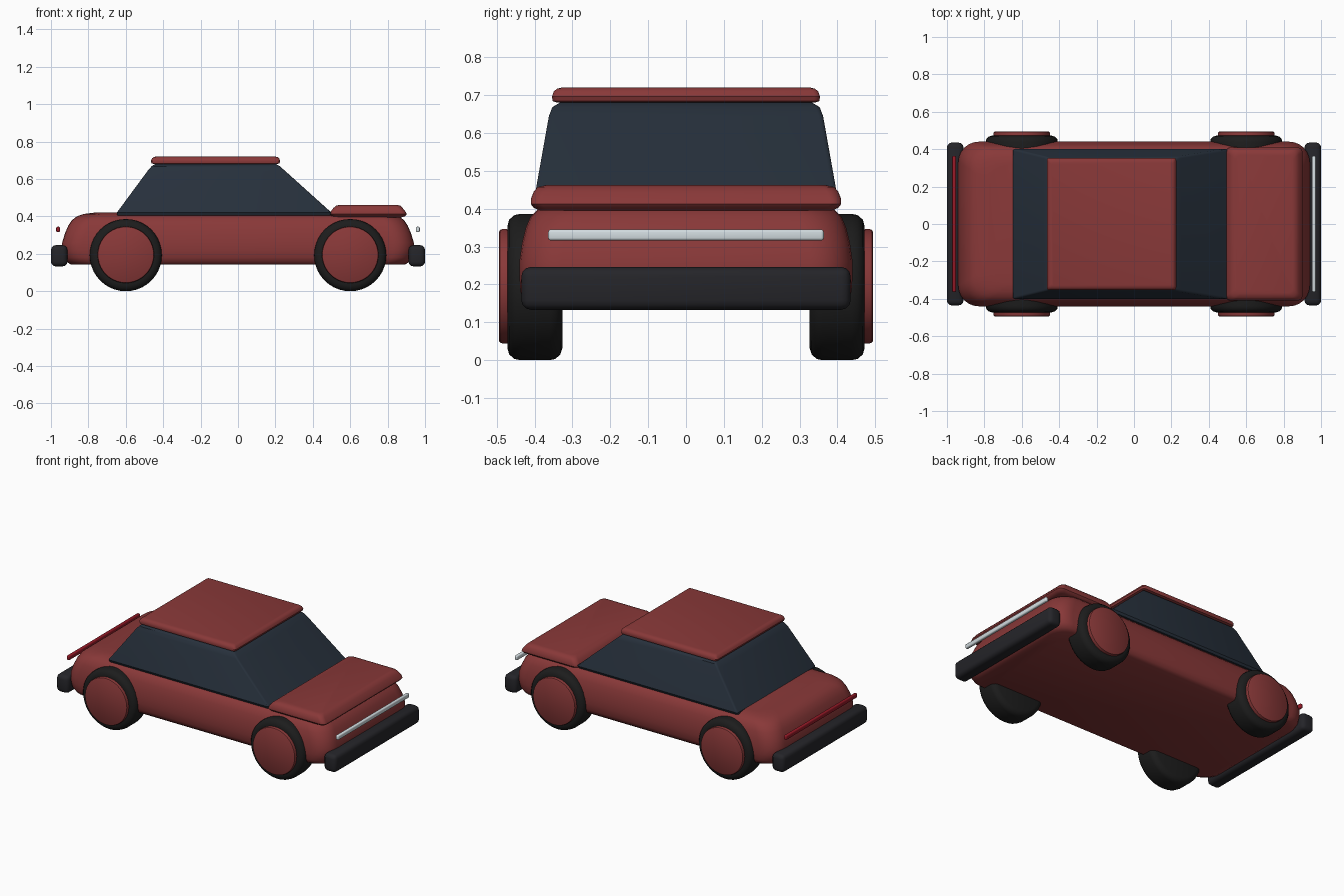
import bpy, bmesh, math

if "Cube" in bpy.data.objects:
    bpy.data.objects.remove(bpy.data.objects["Cube"])


def mat(name, col):
    m = bpy.data.materials.new(name)
    m.diffuse_color = (*col, 1)
    m.use_nodes = True
    m.node_tree.nodes["Principled BSDF"].inputs["Base Color"].default_value = m.diffuse_color
    return m


RED = mat("red paint", (0.25, 0.04, 0.04))
GLASS = mat("dark glass", (0.02, 0.03, 0.045))
RUBBER = mat("rubber", (0.012, 0.012, 0.012))
TRIM = mat("dark trim", (0.018, 0.018, 0.022))
LAMP = mat("lamp", (0.65, 0.72, 0.75))
TAIL = mat("tail lamp", (0.3, 0.01, 0.02))


def finish(name, bm, material, angle=35):
    bmesh.ops.recalc_face_normals(bm, faces=bm.faces)
    me = bpy.data.meshes.new(name)
    bm.to_mesh(me)
    bm.free()
    me.materials.append(material)
    ob = bpy.data.objects.new(name, me)
    bpy.context.collection.objects.link(ob)
    bpy.context.view_layer.objects.active = ob
    ob.select_set(True)
    bpy.ops.object.shade_smooth_by_angle(angle=math.radians(angle))
    ob.select_set(False)
    return ob


def loft(name, levels, material, angle=35, n=6):
    """Stack rounded rectangles; each level is (z, x0, x1, half_y, corner radius)."""
    bm = bmesh.new()
    rings = []
    for z, x0, x1, hy, r in levels:
        ring = []
        for q, (cx, cy) in enumerate([(x1 - r, hy - r), (x0 + r, hy - r),
                                      (x0 + r, r - hy), (x1 - r, r - hy)]):
            for i in range(n + 1):
                a = (q + i / n) * math.pi / 2
                ring.append(bm.verts.new((cx + r * math.cos(a), cy + r * math.sin(a), z)))
        rings.append(ring)
    for a, b in zip(rings, rings[1:]):
        for i in range(len(a)):
            j = (i + 1) % len(a)
            bm.faces.new((a[i], a[j], b[j], b[i]))
    bm.faces.new(rings[0])
    bm.faces.new(rings[-1])
    return finish(name, bm, material, angle)


def box(name, lo, hi, bevel, material):
    bm = bmesh.new()
    bmesh.ops.create_cube(bm, size=1)
    for v in bm.verts:
        v.co = [(l + h) / 2 + c * (h - l) for l, h, c in zip(lo, hi, v.co)]
    bmesh.ops.bevel(bm, geom=bm.edges[:], offset=bevel, segments=3, profile=0.5, affect='EDGES')
    return finish(name, bm, material)


def lathe_y(name, profile, x, z, side, material, n=40):
    """Spin (radius, y) points around a wheel axle."""
    bm = bmesh.new()
    rings = [[bm.verts.new((x + r * math.cos(2 * math.pi * i / n), side * y,
                            z + r * math.sin(2 * math.pi * i / n))) for i in range(n)]
             for r, y in profile]
    for a, b in zip(rings, rings[1:]):
        for i in range(n):
            j = (i + 1) % n
            bm.faces.new((a[i], a[j], b[j], b[i]))
    bm.faces.new(rings[0])
    bm.faces.new(rings[-1])
    return finish(name, bm, material)


# lower body shell
body = [(0.142, 0.89, 0.41), (0.155, 0.915, 0.427), (0.18, 0.932, 0.437), (0.22, 0.94, 0.44),
        (0.26, 0.94, 0.44), (0.31, 0.925, 0.433), (0.35, 0.908, 0.423), (0.38, 0.888, 0.41),
        (0.40, 0.862, 0.39), (0.413, 0.825, 0.362), (0.42, 0.77, 0.32)]
loft("body", [(z, -hx, hx, hy, 0.11) for z, hx, hy in body], RED)

# raised hood panel
hood = [(0.395, 0.52, 0.875, 0.385), (0.402, 0.498, 0.895, 0.402), (0.412, 0.49, 0.902, 0.41),
        (0.425, 0.495, 0.896, 0.41), (0.445, 0.51, 0.88, 0.402), (0.457, 0.525, 0.868, 0.392),
        (0.462, 0.545, 0.85, 0.37)]
loft("hood", [(z, a, b, hy, 0.03) for z, a, b, hy in hood], RED)

# glass cabin
loft("cabin_glass", [(0.405, -0.645, 0.495, 0.395, 0.01), (0.42, -0.648, 0.50, 0.402, 0.012),
                     (0.645, -0.482, 0.25, 0.362, 0.012), (0.668, -0.462, 0.224, 0.353, 0.012),
                     (0.682, -0.44, 0.20, 0.33, 0.012)], GLASS, 30, 3)

# roof panel
loft("roof", [(0.68, -0.45, 0.21, 0.34, 0.012), (0.684, -0.462, 0.222, 0.352, 0.015),
              (0.696, -0.466, 0.226, 0.354, 0.015), (0.710, -0.46, 0.22, 0.349, 0.015),
              (0.717, -0.452, 0.212, 0.34, 0.012), (0.72, -0.44, 0.20, 0.328, 0.01)], RED, 35, 3)

# bumpers and light bars
for end, s, lamp in (("front", 1, LAMP), ("rear", -1, TAIL)):
    xs = sorted((s * 0.912, s * 1.0))
    box(end + "_bumper", (xs[0], -0.435, 0.133), (xs[1], 0.435, 0.246), 0.025, TRIM)
    xs = sorted((s * 0.952, s * 0.972))
    box(end + "_light_bar", (xs[0], -0.364, 0.316), (xs[1], 0.364, 0.345), 0.007, lamp)

# wheels: tyre plus protruding disc
tyre = [(0.16, 0.326), (0.178, 0.332), (0.19, 0.345), (0.193, 0.36),
        (0.193, 0.438), (0.19, 0.453), (0.178, 0.467), (0.16, 0.472)]
disc = [(0.15, 0.45), (0.151, 0.485), (0.149, 0.491), (0.144, 0.494)]
for x, end in ((0.6, "front"), (-0.6, "rear")):
    for s, side in ((-1, "right"), (1, "left")):
        lathe_y(f"{end}_{side}_tyre", tyre, x, 0.193, s, RUBBER)
        lathe_y(f"{end}_{side}_wheel_disc", disc, x, 0.195, s, RED)
